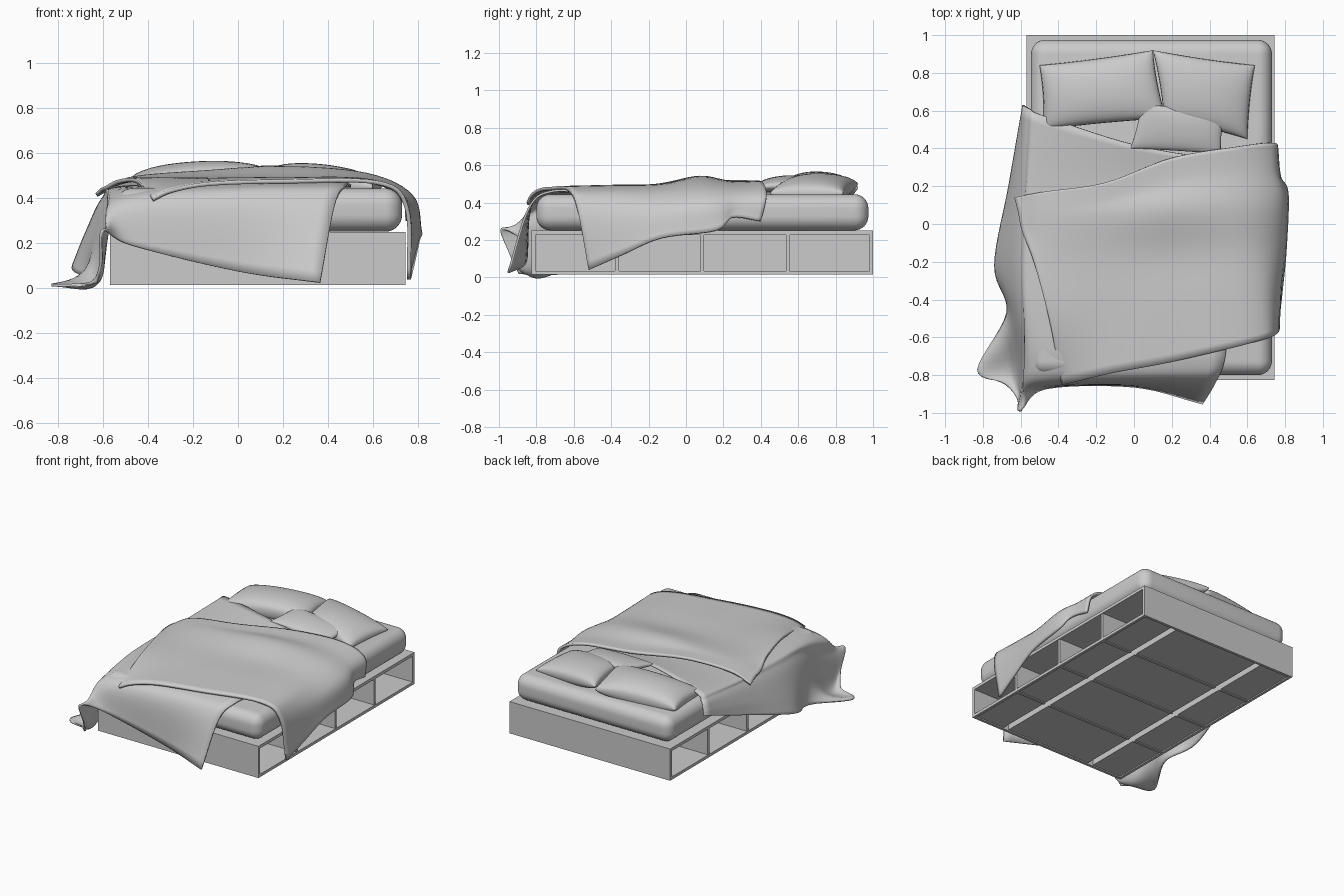
import bpy, bmesh, math
from mathutils import Vector

if "Cube" in bpy.data.objects:
    bpy.data.objects.remove(bpy.data.objects["Cube"], do_unlink=True)

grey = bpy.data.materials.new("plain grey")
grey.use_nodes = True
grey.diffuse_color = (0.6, 0.6, 0.6, 1)
grey.node_tree.nodes["Principled BSDF"].inputs["Base Color"].default_value = (0.6, 0.6, 0.6, 1)


def finish(name, bm, smooth=False):
    bmesh.ops.recalc_face_normals(bm, faces=bm.faces)
    mesh = bpy.data.meshes.new(name)
    bm.to_mesh(mesh)
    bm.free()
    mesh.materials.append(grey)
    obj = bpy.data.objects.new(name, mesh)
    bpy.context.collection.objects.link(obj)
    for p in mesh.polygons:
        p.use_smooth = smooth
    return obj


def box(name, x, y, z, smooth=False):
    """Box from its (low, high) limits on each axis."""
    bm = bmesh.new()
    bmesh.ops.create_cube(bm, size=1)
    for v in bm.verts:
        v.co = [lim[0] if c < 0 else lim[1] for c, lim in zip(v.co, (x, y, z))]
    return finish(name, bm, smooth)


def spline(points, steps):
    """Smooth path through every control point."""
    pts = [2 * points[0] - points[1]] + points + [2 * points[-1] - points[-2]]
    out = []
    for a, b, c, d in zip(pts, pts[1:], pts[2:], pts[3:]):
        for i in range(steps):
            t = i / steps
            out.append(b + 0.5 * t * (c - a + t * (2 * a - 5 * b + 4 * c - d
                                                   + t * (3 * (b - c) + d - a))))
    return out + [points[-1]]


def cloth(name, rows, thickness, steps=7):
    """Draped sheet through rows of control points, given a thickness."""
    across = [spline([Vector(p) for p in row], steps) for row in rows]
    along = [spline(list(col), steps) for col in zip(*across)]
    bm = bmesh.new()
    grid = [[bm.verts.new(p) for p in col] for col in along]
    for a, b in zip(grid, grid[1:]):
        for i in range(len(a) - 1):
            bm.faces.new((a[i], b[i], b[i + 1], a[i + 1]))
    obj = finish(name, bm, True)
    solid = obj.modifiers.new("thickness", "SOLIDIFY")
    solid.thickness = thickness
    solid.offset = 0
    return obj


def pillow(name, corners, puff, n=20):
    """Stuffed cushion stretched between four corners, with full rounded edges."""
    a, b, c, d = [Vector(p) for p in corners]
    bm = bmesh.new()
    for side in (1, -1):
        made = bmesh.ops.create_grid(bm, x_segments=n, y_segments=n, size=1)
        for v in made["verts"]:
            u, w = math.sin(v.co.x * math.pi / 2), math.sin(v.co.y * math.pi / 2)
            su, sw = u * (1 - 0.03 * (1 - w * w)), w * (1 - 0.03 * (1 - u * u))
            s, t = (su + 1) / 2, (sw + 1) / 2
            rise = max(0, (1 - u * u) * (1 - w * w)) ** 0.36
            v.co = a.lerp(b, s).lerp(d.lerp(c, s), t) + Vector((0, 0, side * puff * rise))
    bmesh.ops.remove_doubles(bm, verts=bm.verts, dist=0.0005)
    return finish(name, bm, True)


# Storage base: deck, solid ends and open cubbies on both long sides
X0, X1, Y0, Y1 = -0.57, 0.745, -0.825, 1.0
MID, HALF, T = (X0 + X1) / 2, (X1 - X0) / 2, 0.02
DEPTH, GAP = 0.26, 0.045
INNER = (Y0 + T, Y1 - T)
divider_ys = [Y0 + (i + 1) * (Y1 - Y0) / 4 for i in range(3)]
box("deck", (X0, X1), (Y0, Y1), (0.228, 0.25))
box("foot_board", (X0, X1), (Y0, Y0 + T), (0.015, 0.228))
box("head_board", (X0, X1), (Y1 - T, Y1), (0.015, 0.228))


def floor_section(name, x):
    """Floor panel with thin ribs under it."""
    box(name + "_floor", x, INNER, (0.024, 0.036))
    for i, y in enumerate(divider_ys):
        box(f"{name}_rib_{i + 1}", x, (y - T / 2, y + T / 2), (0.017, 0.024))


core = HALF - DEPTH - GAP
floor_section("middle", (MID - core, MID + core))
for label, s in (("left", 1), ("right", -1)):
    def span(a, b):
        return sorted((MID + s * a, MID + s * b))
    floor_section(label, span(HALF - DEPTH, HALF - 0.002))
    box(label + "_cubby_back", span(HALF - DEPTH, HALF - DEPTH + T), INNER, (0.036, 0.228))
    box(label + "_core_wall", span(core - T, core), INNER, (0.036, 0.228))
    box(label + "_bottom_rail", span(HALF - T, HALF), INNER, (0.015, 0.036))
    for i, y in enumerate(divider_ys):
        box(f"{label}_divider_{i + 1}", span(HALF - DEPTH + T, HALF - 0.005),
            (y - T / 2, y + T / 2), (0.036, 0.228))

# Mattress with soft rounded edges
mattress = box("mattress", (-0.545, 0.73), (-0.8, 0.975), (0.252, 0.445), True)
bevel = mattress.modifiers.new("soft edges", "BEVEL")
bevel.width = 0.075
bevel.segments = 8

# Pillows
pillow("right_pillow", [(-0.48, 0.5, 0.46), (0.17, 0.56, 0.5), (0.1, 0.92, 0.48), (-0.5, 0.84, 0.46)], 0.09)
pillow("left_pillow", [(0.16, 0.56, 0.5), (0.6, 0.45, 0.45), (0.64, 0.84, 0.45), (0.1, 0.92, 0.5)], 0.077)
pillow("small_cushion", [(-0.02, 0.4, 0.5), (0.46, 0.37, 0.48), (0.48, 0.59, 0.5), (0.04, 0.64, 0.53)], 0.038)

# Lower blanket: hangs over the right side and the foot, one corner on the floor
cloth("lower_blanket", [
    [(-.585, .63, .36), (-.58, .625, .4), (-.555, .61, .45), (-.47, .57, .485), (0, .42, .5), (.45, .34, .46)],
    [(-.66, .2, .22), (-.63, .2, .32), (-.575, .2, .42), (-.5, .2, .455), (0, .2, .47), (.5, .2, .455)],
    [(-.735, -.22, .09), (-.68, -.22, .23), (-.6, -.22, .4), (-.51, -.22, .45), (0, -.22, .46), (.5, -.22, .455)],
    [(-.67, -.47, .04), (-.64, -.49, .2), (-.585, -.5, .38), (-.51, -.5, .445), (0, -.5, .455), (.5, -.5, .455)],
    [(-.83, -.77, .015), (-.64, -.74, .03), (-.575, -.73, .28), (-.52, -.72, .42), (0, -.72, .455), (.48, -.72, .46)],
    [(-.69, -.84, .015), (-.61, -.87, .05), (-.585, -.88, .25), (-.52, -.84, .36), (0, -.83, .38), (.43, -.84, .37)],
    [(-.63, -.89, .02), (-.61, -.94, .12), (-.6, -.99, .26), (-.47, -.87, .19), (0, -.86, .075), (.365, -.95, .025)],
], 0.012)

# Upper blanket: lies across the bed and hangs down the left side
cloth("upper_blanket", [
    [(-.63, .14, .415), (-.48, .17, .485), (-.15, .22, .51), (.2, .35, .51), (.55, .41, .5), (.73, .43, .43), (.755, .4, .3)],
    [(-.61, .06, .435), (-.46, .09, .49), (-.15, .13, .51), (.2, .22, .51), (.55, .27, .495), (.73, .28, .43), (.77, .25, .32)],
    [(-.59, -.04, .445), (-.45, 0, .49), (-.15, .03, .515), (.2, .07, .535), (.57, .09, .505), (.77, .12, .41), (.81, .16, .25)],
    [(-.53, -.2, .475), (-.41, -.19, .485), (-.15, -.18, .49), (.2, -.16, .49), (.58, -.14, .48), (.76, -.12, .38), (.8, -.13, .21)],
    [(-.45, -.5, .475), (-.35, -.49, .48), (-.13, -.46, .48), (.2, -.42, .485), (.6, -.38, .475), (.75, -.36, .37), (.78, -.34, .12)],
    [(-.38, -.85, .395), (-.29, -.83, .435), (-.12, -.79, .465), (.2, -.73, .475), (.62, -.63, .47), (.75, -.58, .36), (.76, -.52, .04)],
], 0.018)
